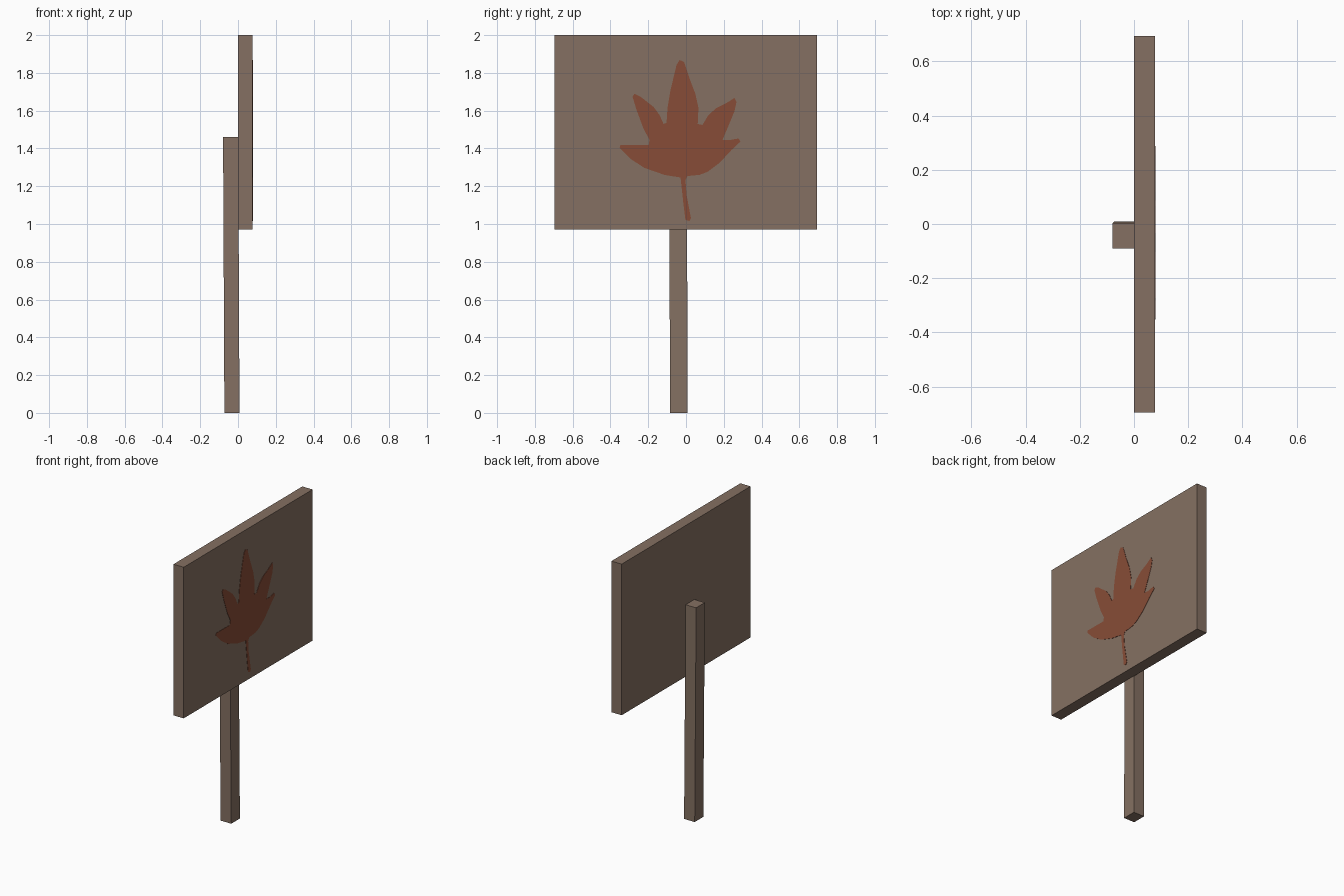
import bpy
import bmesh


def material(name, rgb):
    m = bpy.data.materials.new(name)
    m.diffuse_color = (*rgb, 1.0)
    return m


def prism(name, bottom, top, mat):
    """Closed solid joining two matching outlines."""
    bm = bmesh.new()
    a = [bm.verts.new(p) for p in bottom]
    b = [bm.verts.new(p) for p in top]
    n = len(a)
    bm.faces.new(a[::-1])
    bm.faces.new(b)
    for i in range(n):
        j = (i + 1) % n
        bm.faces.new((a[i], a[j], b[j], b[i]))
    bmesh.ops.recalc_face_normals(bm, faces=bm.faces)
    bmesh.ops.triangulate(bm, faces=[f for f in bm.faces if len(f.verts) > 4])
    me = bpy.data.meshes.new(name)
    bm.to_mesh(me)
    bm.free()
    me.materials.append(mat)
    ob = bpy.data.objects.new(name, me)
    bpy.context.collection.objects.link(ob)
    return ob


def rect(x0, x1, y0, y1, z):
    return [(x0, y0, z), (x1, y0, z), (x1, y1, z), (x0, y1, z)]


wood = material("brown_wood", (0.233, 0.163, 0.122))
red = material("leaf_red", (0.243, 0.073, 0.038))

# Sign board
FACE = 0.077
prism("sign_board", rect(0.0, FACE, -0.695, 0.693, 0.97),
      rect(0.0, FACE, -0.695, 0.693, 2.0), wood)

# Post, leaning very slightly, fixed to the back of the board
prism("post", rect(-0.072, 0.008, -0.084, 0.009, 0.0),
      rect(-0.079, 0.001, -0.09, 0.004, 1.46), wood)

# Painted leaf: outline (y, z), clockwise from the top tip
LEAF = [
    (-0.034, 1.868), (-0.010, 1.858), (0.018, 1.772), (0.050, 1.688),
    (0.066, 1.614), (0.062, 1.530), (0.087, 1.524), (0.119, 1.577),
    (0.161, 1.614), (0.214, 1.640), (0.257, 1.668), (0.267, 1.646),
    (0.257, 1.598), (0.225, 1.520), (0.193, 1.445), (0.230, 1.444),
    (0.278, 1.453), (0.288, 1.436), (0.241, 1.392), (0.177, 1.323),
    (0.114, 1.276), (0.071, 1.260), (0.008, 1.254), (-0.003, 1.233),
    (0.003, 1.154), (0.026, 1.032), (0.018, 1.016), (-0.003, 1.021),
    (-0.013, 1.101), (-0.029, 1.246), (-0.114, 1.260), (-0.220, 1.297),
    (-0.294, 1.345), (-0.352, 1.405), (-0.347, 1.418), (-0.198, 1.417),
    (-0.193, 1.445), (-0.225, 1.505), (-0.262, 1.604), (-0.283, 1.674),
    (-0.273, 1.690), (-0.241, 1.674), (-0.172, 1.620), (-0.140, 1.577),
    (-0.119, 1.530), (-0.103, 1.535), (-0.098, 1.614), (-0.082, 1.709),
    (-0.050, 1.842),
]
prism("painted_leaf", [(FACE - 0.001, y, z) for y, z in LEAF],
      [(FACE + 0.002, y, z) for y, z in LEAF], red)
